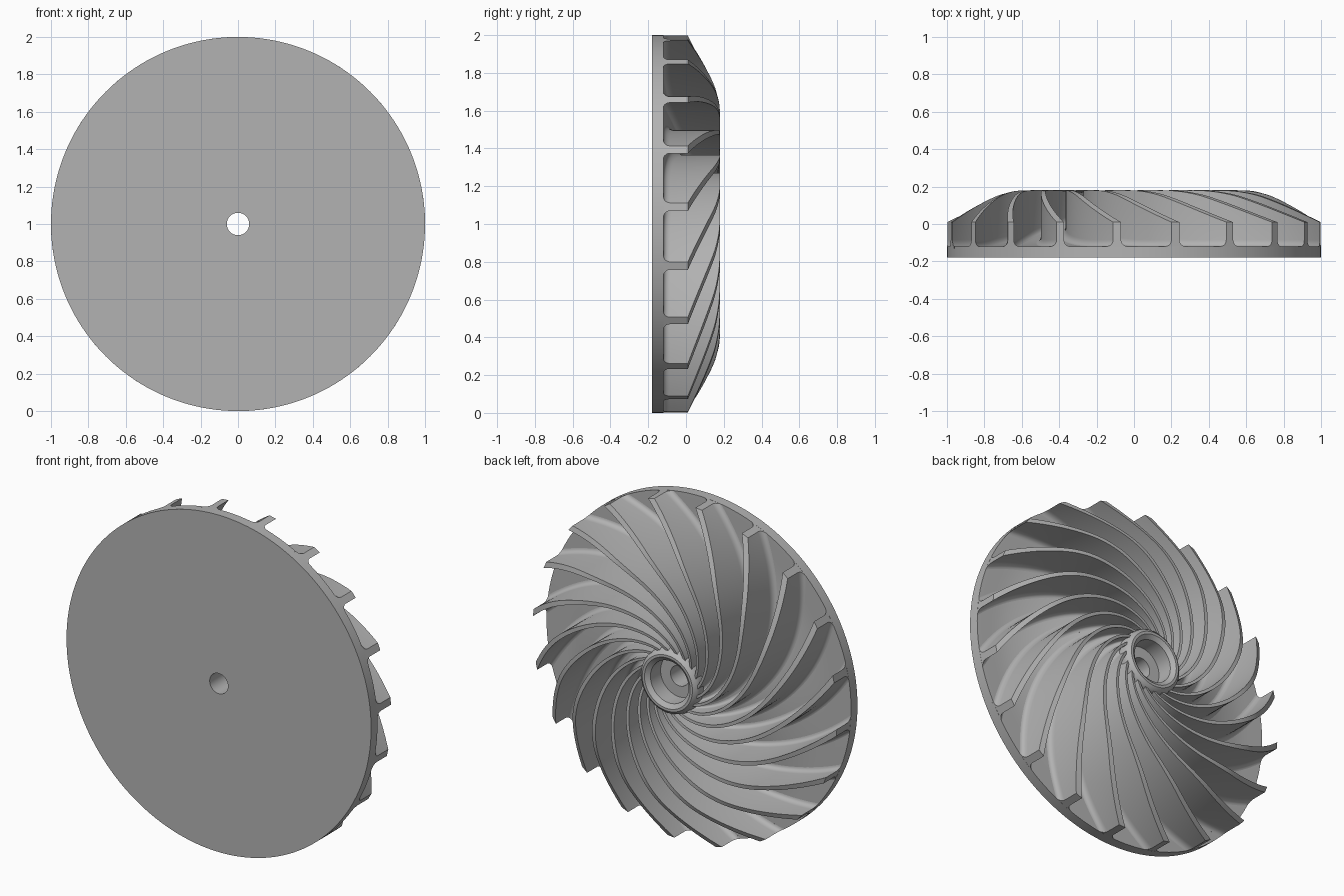
import bpy, bmesh, math
from mathutils import Matrix, Vector

cube = bpy.data.objects.get("Cube")
if cube:
    bpy.data.objects.remove(cube)

BLADES = 20
HUB_R = 0.19
STEPS = 36

# Single grey finish
grey = bpy.data.materials.new("machined_grey")
grey.use_nodes = True
colour = (0.45, 0.45, 0.45, 1)
grey.diffuse_color = colour
grey.node_tree.nodes["Principled BSDF"].inputs["Base Color"].default_value = colour

# Radius / depth guides: floor between blades, and blade crest
FLOOR = [(0.15, 0.13), (0.25, 0.07), (0.4, -0.01), (0.6, -0.08), (0.8, -0.115), (1.0, -0.12)]
CREST = [(0.15, 0.15), (0.25, 0.165), (0.4, 0.178), (0.58, 0.18), (0.66, 0.172),
         (0.75, 0.143), (1.0, 0.01)]


def sample(points, r):
    """Smooth interpolation through a list of (radius, depth) points."""
    i = 0
    while i < len(points) - 2 and r > points[i + 1][0]:
        i += 1

    def slope(k):
        a, b = points[max(k - 1, 0)], points[min(k + 1, len(points) - 1)]
        return (b[1] - a[1]) / (b[0] - a[0])
    (x0, y0), (x1, y1) = points[i], points[i + 1]
    h = x1 - x0
    t = (r - x0) / h
    return (y0 * (2 * t**3 - 3 * t**2 + 1) + y1 * (3 * t**2 - 2 * t**3)
            + h * slope(i) * (t**3 - 2 * t**2 + t) + h * slope(i + 1) * (t**3 - t**2))


def polar(r, angle, y):
    return Vector((r * math.cos(angle), y, r * math.sin(angle)))


def add_object(name, bm):
    bmesh.ops.recalc_face_normals(bm, faces=bm.faces)
    mesh = bpy.data.meshes.new(name)
    bm.to_mesh(mesh)
    bm.free()
    mesh.materials.append(grey)
    obj = bpy.data.objects.new(name, mesh)
    bpy.context.collection.objects.link(obj)
    obj.location.z = 1
    bpy.ops.object.select_all(action="DESELECT")
    bpy.context.view_layer.objects.active = obj
    obj.select_set(True)
    bpy.ops.object.shade_smooth_by_angle(angle=math.radians(35))
    return obj


def lathe(name, profile, sides=160):
    """Closed ring of revolution around the y axis."""
    bm = bmesh.new()
    rings = [[bm.verts.new(polar(r, math.tau * k / sides, y)) for k in range(sides)]
             for r, y in profile]
    for a, b in zip(rings, rings[1:] + rings[:1]):
        for k in range(sides):
            n = (k + 1) % sides
            bm.faces.new((a[k], a[n], b[n], b[k]))
    return add_object(name, bm)


# Back plate: flat front, curved floor, raised hub with a stepped bore
floor_radii = [1 - (1 - HUB_R) * k / 24 for k in range(25)]
hub = [(HUB_R, 0.14), (0.183, 0.16), (0.165, 0.175), (0.15, 0.175), (0.125, 0.155),
       (0.125, 0.06), (0.06, 0.06)]
lathe("back_plate_and_hub", [(0.06, -0.18), (1, -0.18)]
      + [(r, sample(FLOOR, r)) for r in floor_radii] + hub)


def sweep(r):
    return math.radians(58) * math.log(1 / r)


def blade_section(r):
    """Cross-section at one radius: fillet, wall, crest, wall, fillet."""
    base, top = sample(FLOOR, r), sample(CREST, r)
    half = 0.008 + 0.0135 * r
    gap = math.tau * r / BLADES / 2 - half
    fillet = min(0.035, gap * 0.8, (top - base) * 0.5)
    side = [(half + fillet, base - 0.012)]
    for k in range(6):
        a = math.pi / 2 * k / 5
        side.append((half + fillet * (1 - math.sin(a)), base + fillet * (1 - math.cos(a))))
    side.append((half, top))
    outline = side + [(-x, y) for x, y in reversed(side)]
    return [polar(r, sweep(r) + x / r, y) for x, y in outline]


# One swept blade
bm = bmesh.new()
rows = []
for k in range(STEPS + 1):
    r = 1 - (1 - HUB_R + 0.02) * k / STEPS
    rows.append([bm.verts.new(p) for p in blade_section(r)])
for a, b in zip(rows, rows[1:]):
    for i in range(len(a)):
        j = (i + 1) % len(a)
        bm.faces.new((a[i], a[j], b[j], b[i]))
bm.faces.new(rows[0])
bm.faces.new(rows[-1])
blade = add_object("blade_1", bm)

# Repeat it around the hub
for k in range(BLADES):
    obj = blade if k == 0 else bpy.data.objects.new(f"blade_{k + 1}", blade.data)
    if k:
        bpy.context.collection.objects.link(obj)
    turn = math.radians(5.2) + math.tau * k / BLADES
    obj.matrix_world = Matrix.Translation((0, 0, 1)) @ Matrix.Rotation(-turn, 4, "Y")
